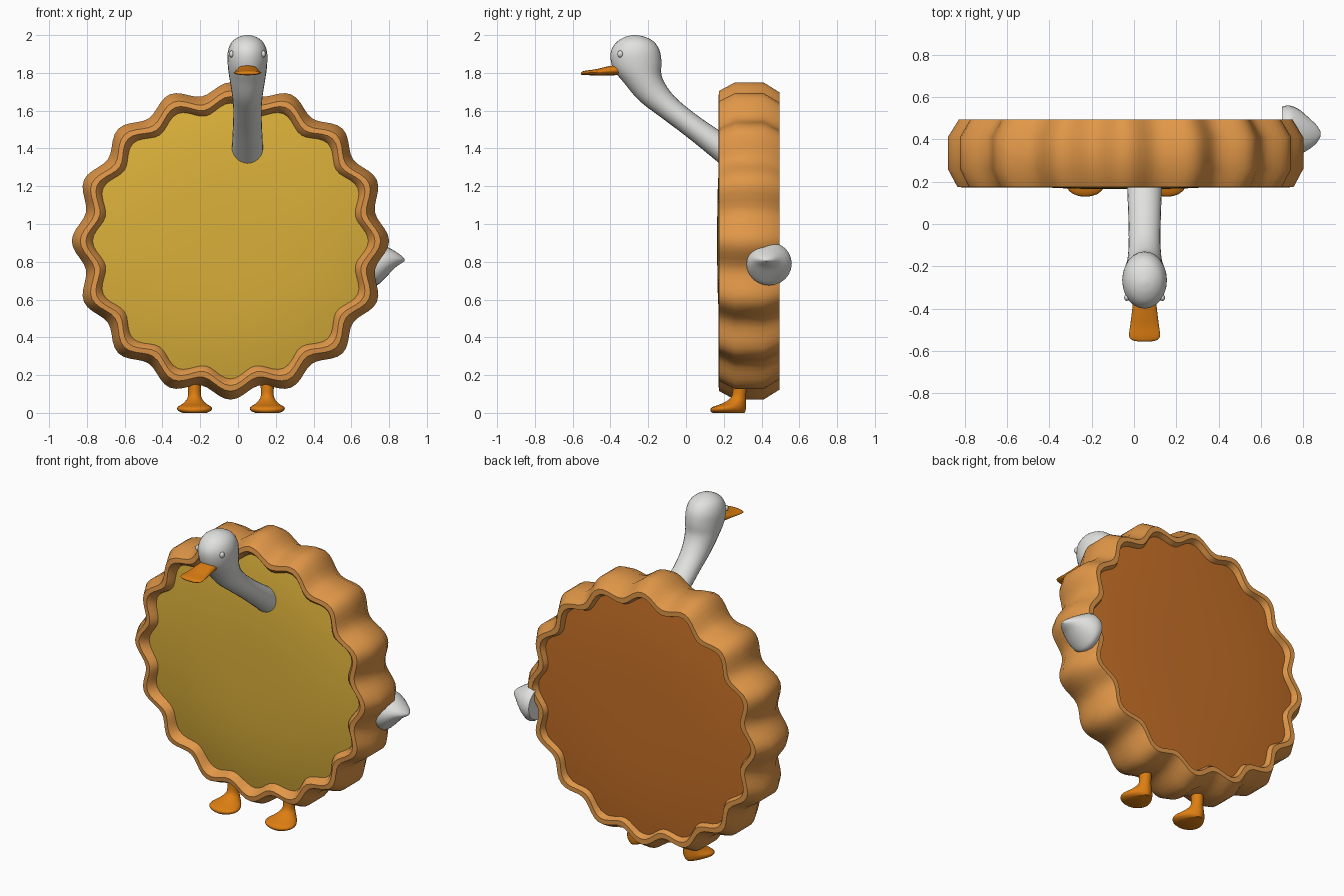
import bpy, bmesh, math
from mathutils import Vector

if "Cube" in bpy.data.objects:
    bpy.data.objects.remove(bpy.data.objects["Cube"])


def material(name, color):
    m = bpy.data.materials.new(name)
    m.diffuse_color = (*color, 1)
    m.use_nodes = True
    m.node_tree.nodes["Principled BSDF"].inputs["Base Color"].default_value = m.diffuse_color
    return m


CRUST = material("baked crust", (0.75, 0.31, 0.065))
FILLING = material("golden filling", (0.70, 0.43, 0.042))
BASE = material("brown base", (0.56, 0.16, 0.02))
WHITE = material("white feathers", (0.75, 0.75, 0.73))
ORANGE = material("orange beak", (0.73, 0.21, 0.006))

CX, CZ = -0.04, 0.91      # centre of the pie
TAU = 2 * math.pi


def loft(name, rings, mat, loop=False):
    """Skin a list of rings (lists of points); close it as a loop or with caps."""
    bm = bmesh.new()
    vs = [[bm.verts.new(p) for p in ring] for ring in rings]
    n = len(vs[0])
    pairs = list(zip(vs, vs[1:])) + ([(vs[-1], vs[0])] if loop else [])
    for a, b in pairs:
        for i in range(n):
            j = (i + 1) % n
            bm.faces.new((a[i], a[j], b[j], b[i]))
    if not loop:
        bm.faces.new(vs[0])
        bm.faces.new(vs[-1])
    bmesh.ops.recalc_face_normals(bm, faces=bm.faces)
    me = bpy.data.meshes.new(name)
    bm.to_mesh(me)
    bm.free()
    me.materials.append(mat)
    ob = bpy.data.objects.new(name, me)
    bpy.context.collection.objects.link(ob)
    bpy.ops.object.select_all(action='DESELECT')
    ob.select_set(True)
    bpy.context.view_layer.objects.active = ob
    bpy.ops.object.shade_smooth_by_angle(angle=math.radians(50))
    return ob


def smooth(stations, steps=4):
    """Catmull-Rom interpolation between number tuples."""
    out = []
    last = len(stations) - 1
    for i in range(last):
        p0, p1 = stations[max(i - 1, 0)], stations[i]
        p2, p3 = stations[i + 1], stations[min(i + 2, last)]
        for s in range(steps):
            t = s / steps
            out.append([b + 0.5 * t * (c - a + t * (2*a - 5*b + 4*c - d + t * (3*(b - c) + d - a)))
                        for a, b, c, d in zip(p0, p1, p2, p3)])
    return out + [list(stations[-1])]


def ellipse(centre, u, v, n=24):
    c, u, v = Vector(centre), Vector(u), Vector(v)
    return [c + u * math.cos(TAU * i / n) + v * math.sin(TAU * i / n) for i in range(n)]


# Fluted crust ring: chamfered section swept round with 16 waves
section = [(0.81, 0.26), (0.81, 0.41), (0.757, 0.495), (0.725, 0.495),
           (0.692, 0.43), (0.69, 0.25), (0.71, 0.195), (0.735, 0.172), (0.765, 0.176)]
rings = []
for i in range(160):
    a = TAU * i / 160
    w = 0.03 * math.cos(16 * a)
    rings.append([(CX + (r + w) * math.cos(a), y, CZ + (r + w) * math.sin(a)) for r, y in section])
loft("crust_ring", rings, CRUST, loop=True)


# Domed filling on the front and shallow base on the back
def dome(name, y_mid, y_edge, y_in, radius, mat):
    prof = [(0.01, y_mid)]
    for k in range(1, 9):
        f = k / 8
        prof.append((radius * f, y_mid + (y_edge - y_mid) * f ** 3))
    prof.append((radius, y_in))
    loft(name, [ellipse((CX, y, CZ), (r, 0, 0), (0, 0, r), 64) for r, y in prof], mat)


dome("pie_filling", 0.165, 0.225, 0.33, 0.74, FILLING)
dome("pie_base", 0.488, 0.462, 0.33, 0.735, BASE)

# Neck and head: lower edge (y, z), upper edge (y, z), half width
neck = [(0.25, 1.26, 0.33, 1.38, 0.08), (0.16, 1.335, 0.25, 1.445, 0.083),
        (0.0, 1.465, 0.08, 1.56, 0.077), (-0.14, 1.57, -0.04, 1.655, 0.075),
        (-0.25, 1.655, -0.10, 1.725, 0.082), (-0.33, 1.75, -0.13, 1.79, 0.095),
        (-0.385, 1.82, -0.13, 1.86, 0.104), (-0.40, 1.90, -0.14, 1.92, 0.104),
        (-0.375, 1.955, -0.17, 1.965, 0.085), (-0.33, 1.987, -0.215, 1.99, 0.05),
        (-0.285, 2.0, -0.26, 2.0, 0.012)]
loft("neck_and_head",
     [ellipse((0.05, (a + c) / 2, (b + d) / 2), (w, 0, 0), (0, (c - a) / 2, (d - b) / 2))
      for a, b, c, d, w in smooth(neck)], WHITE)

# Eyes
for side, label in ((-1, "left"), (1, "right")):
    pts = [(0.05 + side * 0.084, -0.348, 1.90 + 0.018 * math.sin(t), 0.016 * math.cos(t))
           for t in (-1.5, -1.0, -0.5, 0, 0.5, 1.0, 1.5)]
    loft(label + "_eye", [ellipse((x, y, z), (r * 0.8, 0, 0), (0, r, 0), 14)
                          for x, y, z, r in pts], WHITE)

# Beak: y, z, half width, half height
beak = [(-0.30, 1.82, 0.05, 0.03), (-0.40, 1.812, 0.058, 0.025), (-0.48, 1.803, 0.068, 0.016),
        (-0.53, 1.80, 0.073, 0.012), (-0.55, 1.798, 0.055, 0.009), (-0.556, 1.797, 0.02, 0.003)]
loft("beak", [ellipse((0.05, y, z), (rx, 0, 0), (0, 0, rz)) for y, z, rx, rz in smooth(beak)], ORANGE)

# Feet: z, centre y, half width, half length, taper towards the heel
foot = [(0.0, 0.225, 0.06, 0.085, 0.35), (0.012, 0.222, 0.083, 0.093, 0.35),
        (0.03, 0.228, 0.086, 0.09, 0.35), (0.05, 0.255, 0.06, 0.063, 0.2),
        (0.08, 0.277, 0.037, 0.04, 0.0), (0.12, 0.284, 0.034, 0.036, 0.0),
        (0.18, 0.285, 0.038, 0.038, 0.0)]
for x, label in ((-0.23, "left"), (0.155, "right")):
    rings = []
    for z, cy, rx, ry, k in smooth(foot, 3):
        ring = []
        for i in range(24):
            c, s = math.cos(TAU * i / 24), math.sin(TAU * i / 24)
            ring.append((x + rx * c * (1 - k * s), cy + ry * s, max(z, 0)))
        rings.append(ring)
    loft(label + "_foot", rings, ORANGE)

# Tail: x, centre y, centre z, half depth, half height
tail = [(0.70, 0.44, 0.79, 0.115, 0.10), (0.735, 0.44, 0.79, 0.12, 0.115),
        (0.78, 0.435, 0.80, 0.107, 0.085), (0.83, 0.427, 0.812, 0.072, 0.045),
        (0.865, 0.425, 0.812, 0.04, 0.02), (0.882, 0.425, 0.81, 0.01, 0.006)]
loft("tail", [ellipse((x, y, z), (0, ry, 0), (0, 0, rz)) for x, y, z, ry, rz in smooth(tail, 3)], WHITE)
